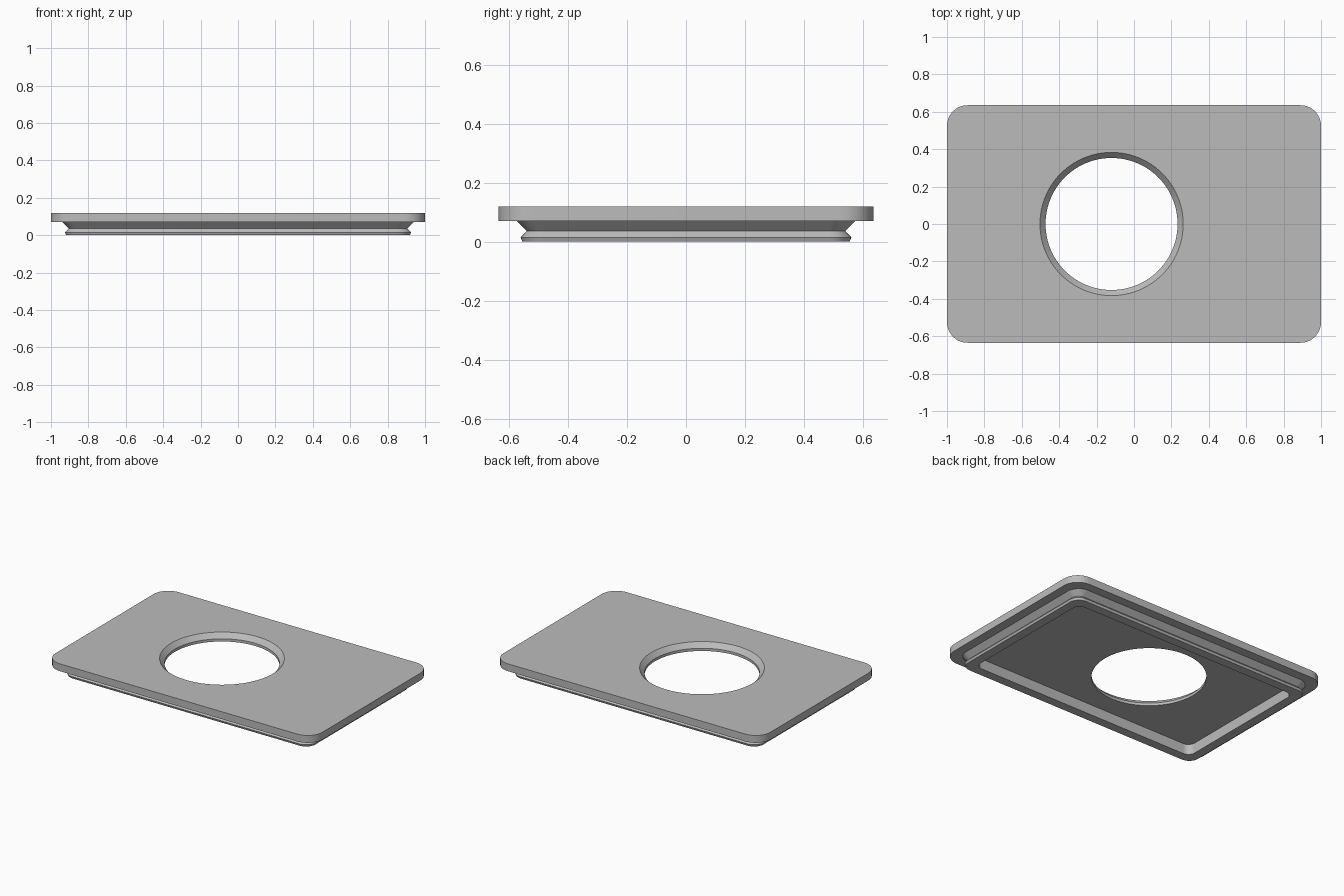
import bpy, bmesh
from math import sin, cos, pi

if "Cube" in bpy.data.objects:
    bpy.data.objects.remove(bpy.data.objects["Cube"])

HALF_X, HALF_Y = 1.0, 0.635
CORNER_STEPS, HOLE_STEPS = 10, 96
HOLE_X = -0.12

grey = bpy.data.materials.new("plain_grey")
grey.use_nodes = True
colour = (0.5, 0.5, 0.5, 1)
grey.diffuse_color = colour
grey.node_tree.nodes["Principled BSDF"].inputs["Base Color"].default_value = colour


def rounded_loop(bm, inset, radius, z):
    """Rounded rectangle of vertices, inset from the plate outline."""
    verts = []
    for quarter, (sx, sy) in enumerate(((1, 1), (-1, 1), (-1, -1), (1, -1))):
        cx, cy = sx * (HALF_X - inset - radius), sy * (HALF_Y - inset - radius)
        for i in range(CORNER_STEPS + 1):
            a = (quarter + i / CORNER_STEPS) * pi / 2
            verts.append(bm.verts.new((cx + radius * cos(a), cy + radius * sin(a), z)))
    return verts


def circle_loop(bm, radius, z):
    angles = [2 * pi * i / HOLE_STEPS for i in range(HOLE_STEPS)]
    return [bm.verts.new((HOLE_X + radius * cos(a), radius * sin(a), z)) for a in angles]


def skin(bm, loops):
    """Join successive vertex loops with quads."""
    for low, high in zip(loops, loops[1:]):
        for i in range(len(low)):
            j = (i + 1) % len(low)
            bm.faces.new((low[i], low[j], high[j], high[i]))


def fill_between(bm, outer, inner):
    """Flat face between an outline and the hole."""
    edges = [bm.edges.get((loop[i - 1], loop[i])) for loop in (outer, inner)
             for i in range(len(loop))]
    bmesh.ops.triangle_fill(bm, use_beauty=True, use_dissolve=False, edges=edges)


bm = bmesh.new()

# Plate edge, grooved skirt and recess wall: inset, corner radius, height
profile = [
    (0.0, 0.11, 0.12), (0.0, 0.11, 0.07),
    (0.062, 0.088, 0.07), (0.096, 0.054, 0.036),
    (0.075, 0.075, 0.015), (0.081, 0.069, 0.0),
    (0.143, 0.05, 0.0), (0.143, 0.05, 0.07),
]
shell = [rounded_loop(bm, *row) for row in profile]
skin(bm, shell)

# Chamfered round opening
opening = [circle_loop(bm, r, z) for r, z in ((0.383, 0.12), (0.353, 0.088), (0.353, 0.07))]
skin(bm, opening)

# Top surface and recess ceiling
fill_between(bm, shell[0], opening[0])
fill_between(bm, shell[-1], opening[-1])
bmesh.ops.recalc_face_normals(bm, faces=bm.faces)

mesh = bpy.data.meshes.new("cover_plate")
bm.to_mesh(mesh)
bm.free()
mesh.materials.append(grey)
plate = bpy.data.objects.new("cover_plate", mesh)
bpy.context.collection.objects.link(plate)

bpy.ops.object.select_all(action="DESELECT")
plate.select_set(True)
bpy.context.view_layer.objects.active = plate
bpy.ops.object.shade_smooth_by_angle()
